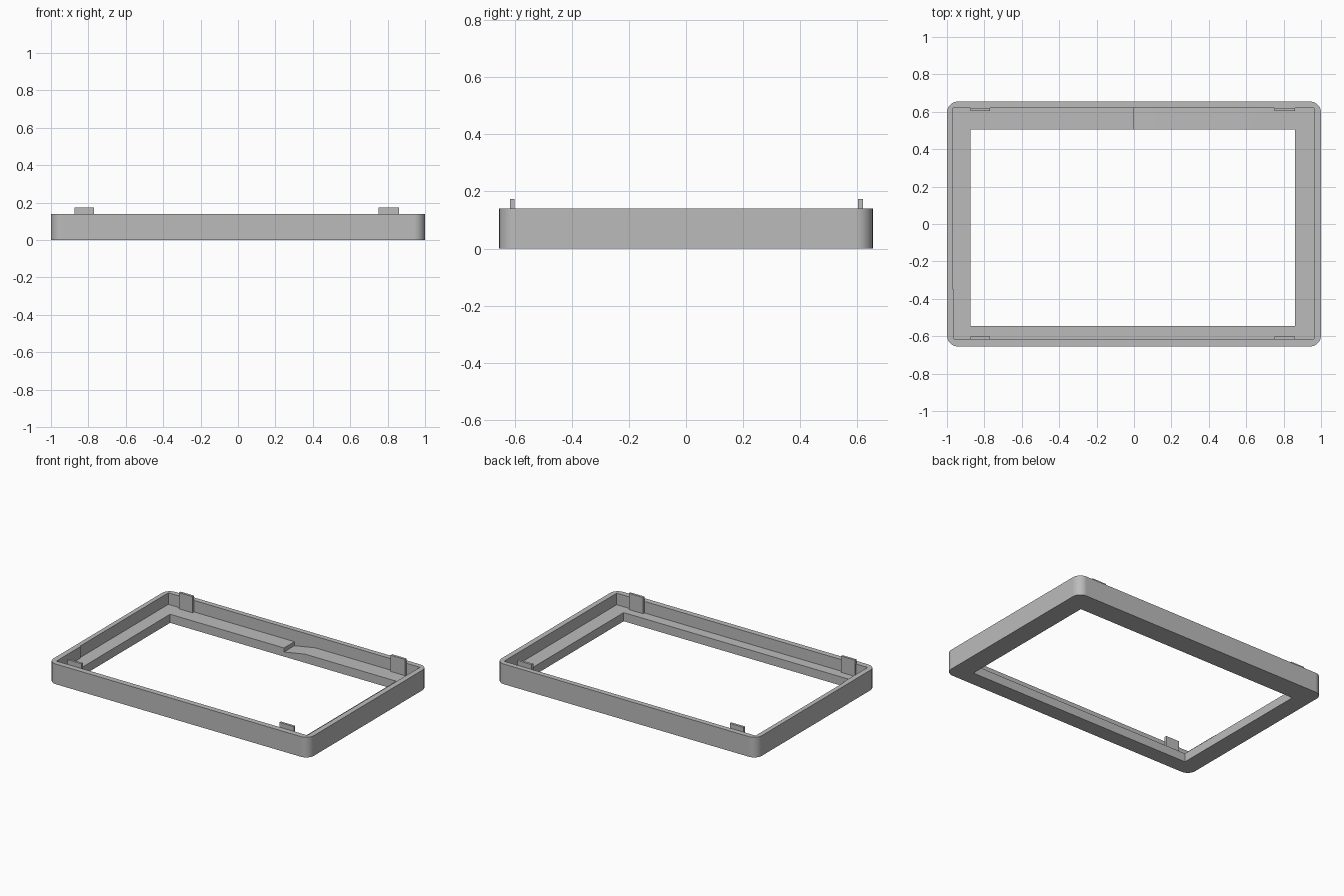
import bpy
import bmesh
import math

if "Cube" in bpy.data.objects:
    bpy.data.objects.remove(bpy.data.objects["Cube"], do_unlink=True)

WALL_TOP, LIP_TOP, TAB_TOP = 0.14, 0.06, 0.173

grey = bpy.data.materials.new("plain_grey")
grey.use_nodes = True
grey.diffuse_color = (0.5, 0.5, 0.5, 1)
grey.node_tree.nodes["Principled BSDF"].inputs["Base Color"].default_value = (0.5, 0.5, 0.5, 1)


def prism(name, outline, direction):
    """Extrude a closed outline of 3D points along a direction."""
    bm = bmesh.new()
    face = bm.faces.new([bm.verts.new(p) for p in outline])
    ext = bmesh.ops.extrude_face_region(bm, geom=[face])
    moved = [g for g in ext["geom"] if isinstance(g, bmesh.types.BMVert)]
    bmesh.ops.translate(bm, verts=moved, vec=direction)
    bmesh.ops.recalc_face_normals(bm, faces=bm.faces)
    mesh = bpy.data.meshes.new(name)
    bm.to_mesh(mesh)
    bm.free()
    mesh.materials.append(grey)
    obj = bpy.data.objects.new(name, mesh)
    bpy.context.collection.objects.link(obj)
    return obj


def box(name, x0, x1, y0, y1, z0, z1):
    corners = [(x0, y0, z0), (x1, y0, z0), (x1, y1, z0), (x0, y1, z0)]
    return prism(name, corners, (0, 0, z1 - z0))


def rounded_rect(hx, hy, r, steps):
    points = []
    for i, (sx, sy) in enumerate([(1, 1), (-1, 1), (-1, -1), (1, -1)]):
        for k in range(steps + 1):
            a = math.pi / 2 * (i + k / steps)
            points.append((sx * (hx - r) + r * math.cos(a),
                           sy * (hy - r) + r * math.sin(a), 0))
    return points


# Rounded outer body
frame = prism("bezel_frame", rounded_rect(1, 0.655, 0.06, 10), (0, 0, WALL_TOP))

# Pocket inside the walls, slightly stepped on one short side
pocket = [(-0.962, -0.616), (0.963, -0.616), (0.963, 0.619),
          (-0.968, 0.619), (-0.968, -0.35), (-0.962, -0.35)]
cutters = [
    prism("pocket_cutter", [(x, y, LIP_TOP) for x, y in pocket], (0, 0, 0.2)),
    box("window_cutter", -0.875, 0.86, -0.545, 0.505, -0.1, 0.3),
    # Sloping cable notch in the rear lip
    prism("notch_cutter", [(0, 0.45, LIP_TOP - 0.028), (0.16, 0.45, LIP_TOP),
                           (0.16, 0.45, 0.1), (0, 0.45, 0.1)], (0, 0.169, 0)),
]

bpy.context.view_layer.objects.active = frame
for cutter in cutters:
    mod = frame.modifiers.new(cutter.name, "BOOLEAN")
    mod.operation = "DIFFERENCE"
    mod.solver = "EXACT"
    mod.object = cutter
    bpy.ops.object.modifier_apply(modifier=mod.name)
    bpy.data.objects.remove(cutter, do_unlink=True)

# Smooth corners, crisp edges
for obj in bpy.context.selected_objects:
    obj.select_set(False)
frame.select_set(True)
bpy.ops.object.shade_smooth_by_angle(angle=math.radians(30))
normals = frame.modifiers.new("even_normals", "WEIGHTED_NORMAL")
normals.keep_sharp = True

# Four snap tabs standing on the lip against the long walls
for side, x0, x1 in [("right", -0.875, -0.77), ("left", 0.75, 0.86)]:
    box("front_" + side + "_tab", x0, x1, -0.617, -0.601, LIP_TOP, TAB_TOP)
    box("back_" + side + "_tab", x0, x1, 0.603, 0.62, LIP_TOP, TAB_TOP)
